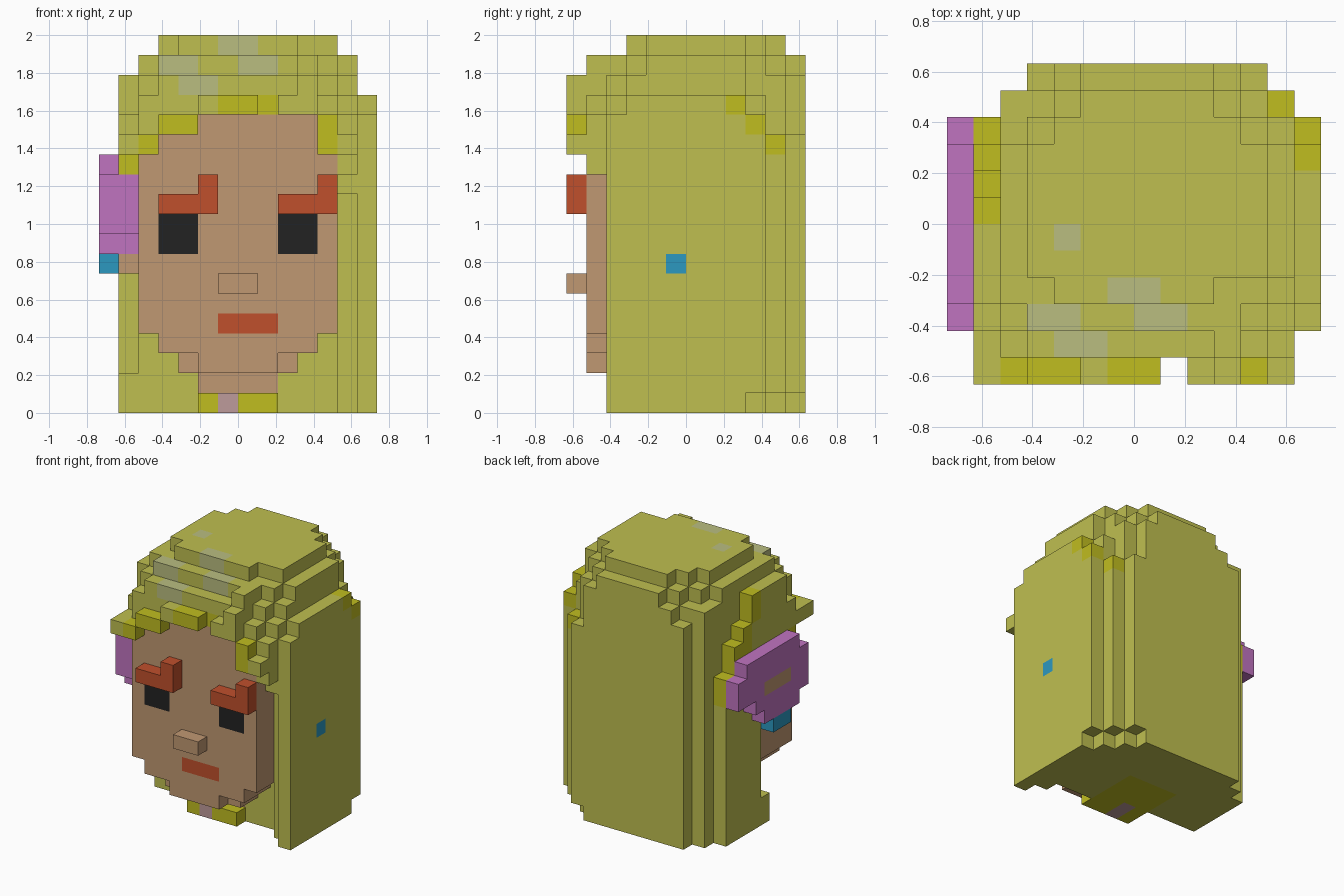
import bpy, bmesh, math

if "Cube" in bpy.data.objects:
    bpy.data.objects.remove(bpy.data.objects["Cube"], do_unlink=True)

V = 2 / 19                                  # one block
ORIGIN = (-7 * V, -6 * V, 0)

COLOURS = {
    "hair": (191, 191, 80), "hair_yellow": (192, 189, 32), "hair_shine": (186, 189, 128),
    "skin": (192, 152, 114), "neck_pink": (190, 155, 155), "flower_purple": (192, 116, 192),
    "bead_blue": (44, 152, 192), "red": (192, 80, 44), "eye_black": (34, 34, 34),
}


def linear(c):
    c /= 255
    return c / 12.92 if c <= 0.04045 else ((c + 0.055) / 1.055) ** 2.4


materials = {}
for name, rgb in COLOURS.items():
    m = bpy.data.materials.new(name)
    m.use_nodes = True
    col = tuple(linear(c) for c in rgb) + (1,)
    m.diffuse_color = col
    bsdf = m.node_tree.nodes["Principled BSDF"]
    bsdf.inputs["Base Color"].default_value = col
    bsdf.inputs["Roughness"].default_value = 0.9
    materials[name] = m

cells = {}                                  # block -> (part, colour)


def cells_in(i0, i1, j0, j1, k0, k1):
    return [(i, j, k) for i in range(i0, i1) for j in range(j0, j1) for k in range(k0, k1)]


def fill(part, colour, *boxes):
    """Fill block ranges (x0, x1, y0, y1, z0, z1) with one part."""
    for b in boxes:
        for c in cells_in(*b):
            cells[c] = (part, colour)


def paint(colour, *boxes):
    """Recolour blocks that already exist."""
    for b in boxes:
        for c in cells_in(*b):
            if c in cells:
                cells[c] = (cells[c][0], colour)


def clear(*boxes):
    for b in boxes:
        for c in cells_in(*b):
            cells.pop(c, None)


# Hair: back mass, sides and the long panel on the left
fill("hair", "hair",
     (2, 12, 6, 11, 0, 17), (3, 12, 11, 12, 0, 14), (3, 11, 11, 12, 14, 16), (4, 11, 11, 12, 16, 17),
     (2, 12, 2, 6, 14, 16), (2, 5, 5, 6, 0, 4), (9, 12, 4, 6, 0, 4),
     (12, 13, 3, 11, 0, 14), (12, 13, 2, 10, 11, 16), (12, 13, 4, 9, 16, 17),
     (13, 14, 2, 10, 0, 15), (13, 14, 3, 9, 15, 16))
# Hair on the right side, stepping down towards the back
fill("hair", "hair",
     (1, 2, 6, 10, 0, 12), (1, 2, 5, 6, 0, 2), (1, 2, 2, 3, 12, 15), (1, 2, 1, 2, 13, 14),
     (1, 2, 3, 7, 12, 17), (1, 2, 7, 8, 12, 15), (1, 2, 8, 9, 12, 14))
# Crown layers: height -> rows of (y0, y1, x0, x1)
crown = {
    16: [(1, 2, 3, 11), (2, 3, 2, 12), (3, 9, 2, 13), (9, 10, 2, 12), (10, 11, 3, 12)],
    17: [(1, 2, 10, 11), (2, 3, 3, 11), (3, 4, 2, 12), (4, 9, 2, 13), (9, 10, 3, 12),
         (10, 11, 4, 11), (11, 12, 5, 10)],
    18: [(3, 4, 4, 10), (4, 9, 3, 12), (9, 10, 4, 11), (10, 11, 5, 10)],
}
for k, rows in crown.items():
    for y0, y1, x0, x1 in rows:
        fill("hair", "hair", (x0, x1, y0, y1, k, k + 1))

# Head and neck
fill("head", "skin",
     (2, 12, 1, 6, 4, 14), (5, 11, 1, 6, 14, 15), (3, 11, 1, 6, 3, 4),
     (5, 9, 1, 6, 2, 3), (4, 10, 2, 6, 2, 3), (5, 9, 4, 8, 0, 2), (1, 2, 3, 6, 7, 8))
fill("nose", "skin", (6, 8, 0, 1, 6, 7))

# Fringe framing the forehead
fill("hair", "hair",
     (2, 12, 1, 2, 15, 16), (2, 5, 1, 2, 14, 15), (11, 13, 1, 2, 14, 15),
     (2, 3, 1, 2, 13, 14), (11, 13, 1, 2, 13, 14), (12, 13, 1, 2, 12, 13),
     (1, 3, 0, 1, 13, 14), (3, 5, 0, 1, 14, 15), (5, 8, 0, 1, 15, 16),
     (9, 11, 0, 1, 15, 16), (10, 11, 0, 1, 16, 17), (11, 12, 0, 1, 13, 15), (12, 13, 0, 1, 13, 14))
# Lock of hair under the chin
fill("hair", "hair_yellow", (5, 9, 3, 8, 0, 1))
paint("neck_pink", (6, 7, 3, 5, 0, 1))

# Chamfered lower back corner
clear((13, 14, 9, 10, 0, 1), (12, 13, 10, 11, 0, 1), (11, 12, 11, 12, 0, 1))

# Yellow streaks and pale highlights
paint("hair_yellow",
      (2, 3, 0, 1, 13, 14), (3, 5, 0, 1, 14, 15), (6, 8, 0, 1, 15, 16), (8, 9, 1, 2, 15, 16),
      (11, 12, 0, 1, 13, 15), (1, 2, 2, 3, 12, 13), (2, 3, 1, 2, 3, 4),
      (13, 14, 8, 9, 15, 16), (13, 14, 9, 10, 14, 15), (12, 13, 10, 11, 13, 14),
      (1, 2, 6, 7, 15, 17), (1, 2, 7, 8, 13, 15), (1, 2, 8, 9, 12, 14), (1, 2, 9, 10, 10, 12))
paint("hair_shine",
      (3, 5, 2, 3, 17, 18), (7, 9, 2, 3, 17, 18), (4, 6, 1, 2, 16, 17),
      (6, 8, 3, 4, 18, 19), (4, 5, 5, 6, 18, 19))

# Face details
paint("eye_black", (3, 5, 1, 2, 8, 10), (9, 11, 1, 2, 8, 10))
paint("red", (6, 9, 1, 2, 4, 5))
for name, x in (("right_eyebrow", 3), ("left_eyebrow", 9)):
    fill(name, "red", (x, x + 3, 0, 1, 10, 11), (x + 2, x + 3, 0, 1, 11, 12))

# Flower ornament over the right ear, with beads
fill("flower", "flower_purple",
     (0, 1, 3, 9, 12, 13), (0, 1, 2, 10, 10, 12), (0, 1, 2, 8, 9, 10), (0, 1, 3, 7, 8, 9),
     (1, 2, 2, 6, 9, 12), (1, 2, 3, 6, 8, 9))
paint("skin", (0, 1, 4, 7, 10, 11))
fill("bead", "bead_blue", (0, 1, 4, 6, 7, 8))
paint("bead_blue", (13, 14, 5, 6, 7, 8))

# Outer faces of each part
SIDES = {
    (1, 0, 0): ((1, 0, 0), (1, 1, 0), (1, 1, 1), (1, 0, 1)),
    (-1, 0, 0): ((0, 0, 0), (0, 0, 1), (0, 1, 1), (0, 1, 0)),
    (0, 1, 0): ((0, 1, 0), (0, 1, 1), (1, 1, 1), (1, 1, 0)),
    (0, -1, 0): ((0, 0, 0), (1, 0, 0), (1, 0, 1), (0, 0, 1)),
    (0, 0, 1): ((0, 0, 1), (1, 0, 1), (1, 1, 1), (0, 1, 1)),
    (0, 0, -1): ((0, 0, 0), (0, 1, 0), (1, 1, 0), (1, 0, 0)),
}
for part in dict.fromkeys(p for p, _ in cells.values()):
    mine = {c: col for c, (p, col) in cells.items() if p == part}
    used = list(dict.fromkeys(mine.values()))
    mesh = bpy.data.meshes.new(part)
    for col in used:
        mesh.materials.append(materials[col])
    bm = bmesh.new()
    corners = {}
    for c, col in mine.items():
        for d, quad in SIDES.items():
            if tuple(a + b for a, b in zip(c, d)) in cells:
                continue
            vs = []
            for q in quad:
                key = tuple(a + b for a, b in zip(c, q))
                if key not in corners:
                    corners[key] = bm.verts.new([o + a * V for o, a in zip(ORIGIN, key)])
                vs.append(corners[key])
            bm.faces.new(vs).material_index = used.index(col)
    # Merge flat areas of one colour
    bmesh.ops.dissolve_limit(bm, angle_limit=math.radians(1), verts=bm.verts[:],
                             edges=bm.edges[:], delimit={'MATERIAL'})
    bm.to_mesh(mesh)
    bm.free()
    bpy.context.collection.objects.link(bpy.data.objects.new(part, mesh))
